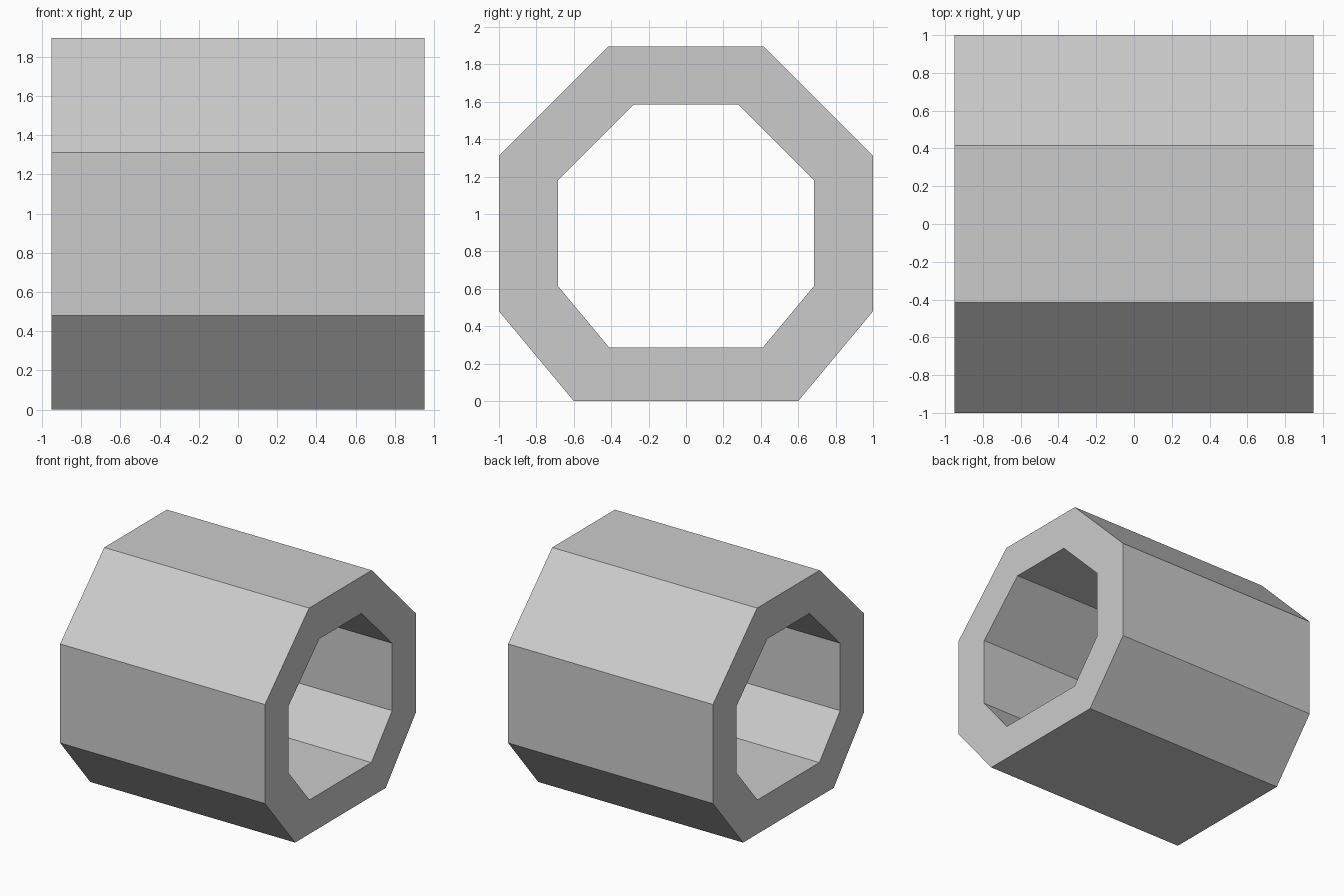
import bpy, bmesh

if "Cube" in bpy.data.objects:
    bpy.data.objects.remove(bpy.data.objects["Cube"])

HALF_LENGTH = 0.95

# Right halves of the octagon profiles (y, z), bottom to top
OUTER = [(0.60, 0.0), (1.0, 0.48), (1.0, 1.31), (0.415, 1.895)]
INNER = [(0.41, 0.285), (0.685, 0.615), (0.685, 1.18), (0.28, 1.585)]


def ring(bm, half, x):
    """Mirror a half profile across y = 0 and place it at x."""
    full = half + [(-y, z) for y, z in reversed(half)]
    return [bm.verts.new((x, y, z)) for y, z in full]


def bridge(bm, a, b):
    """Join two matching loops with quads."""
    n = len(a)
    for i in range(n):
        j = (i + 1) % n
        bm.faces.new((a[i], a[j], b[j], b[i]))


# Octagonal tube: outer wall, end rim, inner wall, other end rim
bm = bmesh.new()
loops = [ring(bm, OUTER, -HALF_LENGTH), ring(bm, OUTER, HALF_LENGTH),
         ring(bm, INNER, HALF_LENGTH), ring(bm, INNER, -HALF_LENGTH)]
for k in range(4):
    bridge(bm, loops[k], loops[(k + 1) % 4])
bmesh.ops.recalc_face_normals(bm, faces=bm.faces)

mesh = bpy.data.meshes.new("octagonal_tube")
bm.to_mesh(mesh)
bm.free()
tube = bpy.data.objects.new("octagonal_tube", mesh)
bpy.context.collection.objects.link(tube)
